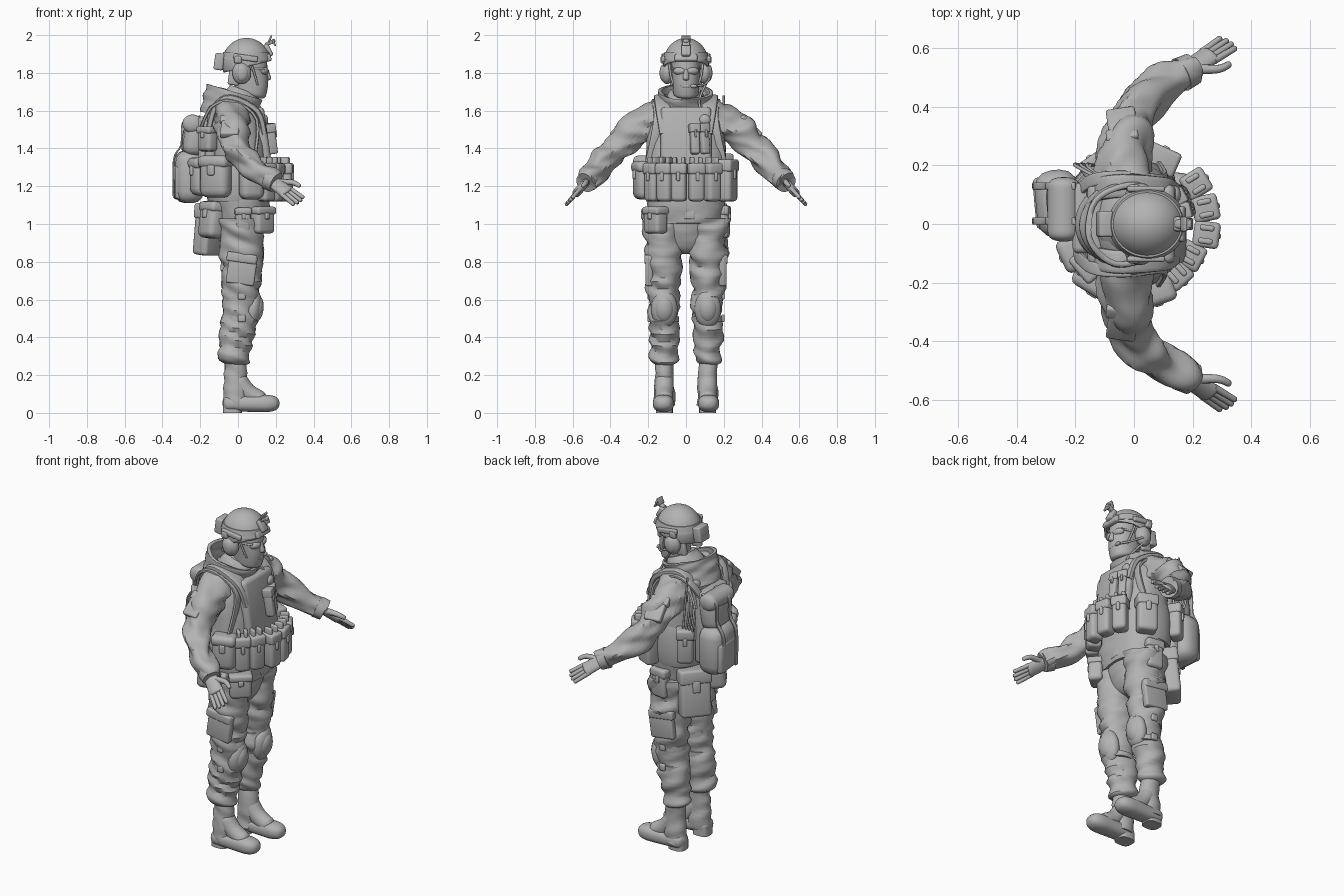
import bpy, bmesh, math
from mathutils import Vector, Euler, Matrix, noise

if "Cube" in bpy.data.objects:
    bpy.data.objects.remove(bpy.data.objects["Cube"], do_unlink=True)

grey = bpy.data.materials.new("plain grey")
grey.use_nodes = True
grey.diffuse_color = (0.45, 0.45, 0.45, 1)
grey.node_tree.nodes["Principled BSDF"].inputs["Base Color"].default_value = grey.diffuse_color

FORWARD, SIDEWAYS = Vector((1, 0, 0)), Vector((0, 1, 0))
parts = []


def finish(name, bm):
    bmesh.ops.recalc_face_normals(bm, faces=bm.faces)
    mesh = bpy.data.meshes.new(name)
    bm.to_mesh(mesh)
    bm.free()
    mesh.materials.append(grey)
    part = bpy.data.objects.new(name, mesh)
    bpy.context.collection.objects.link(part)
    parts.append(part)
    return part


def thicken(part, thickness):
    part.modifiers.new("thickness", "SOLIDIFY").thickness = thickness


def profile(*points, y=0):
    """Side profile points (x, z) in the plane at y."""
    return [Vector((x, y, z)) for x, z in points]


def mirrored(side, *points):
    return [Vector((x, side * y, z)) for x, y, z in points]


def along(path, t):
    """Point on a smooth curve through the path."""
    last = len(path) - 1
    i = min(int(t * last), last - 1)
    f = t * last - i
    a, b, c, d = (path[max(0, min(last, i + k))] for k in (-1, 0, 1, 2))
    return b + ((c - a) * f + (a * 2 - b * 5 + c * 4 - d) * f**2 + (b * 3 - a - c * 3 + d) * f**3) / 2


def dome(t, head, tail):
    """Radius factor that rounds off the first and last fraction of a loft."""
    gap = max(1 - t / head if head else 0, 1 - (1 - t) / tail if tail else 0, 0)
    return max(math.sqrt(1 - gap * gap), 0.1)


def loft(name, path, start, end=None, squash=1, bulge=0, head=0, tail=0, ref=FORWARD,
         square=2, fold=0, sides=28, steps=24, caps=True):
    """Rings along a path: radius runs from start to end along ref, times squash across it."""
    end = start if end is None else end
    bm = bmesh.new()
    rings = []
    for i in range(steps + 1):
        t = (1 - math.cos(math.pi * i / steps)) / 2
        tangent = (along(path, min(t + 0.01, 1)) - along(path, max(t - 0.01, 0))).normalized()
        u = (ref - ref.dot(tangent) * tangent).normalized()
        v = tangent.cross(u)
        radius = (start + (end - start) * t + bulge * math.sin(math.pi * t)) * dome(t, head, tail)
        ring = []
        for k in range(sides):
            angle = math.tau * k / sides
            c, s = (math.copysign(abs(f(angle)) ** (2 / square), f(angle)) for f in (math.cos, math.sin))
            offset = (u * c + v * s * squash) * radius
            point = along(path, t) + offset
            wrinkle = noise.noise(Vector((point.x * 7, point.y * 7, point.z * 22 + point.x * 9)))
            ring.append(bm.verts.new(point + offset.normalized() * fold * wrinkle))
        rings.append(ring)
    for low, high in zip(rings, rings[1:]):
        for k in range(sides):
            bm.faces.new((low[k], low[k - 1], high[k - 1], high[k]))
    if caps:
        bm.faces.new(rings[0])
        bm.faces.new(rings[-1])
    return finish(name, bm)


def placed(loc, size, roll=0, tilt=0, yaw=0):
    turn = Euler([math.radians(a) for a in (roll, tilt, yaw)]).to_matrix().to_4x4()
    return Matrix.Translation(loc) @ turn @ Matrix.Diagonal((*size, 1))


def box(name, loc, size, bevel=0.01, **turn):
    bm = bmesh.new()
    bmesh.ops.create_cube(bm, size=1, matrix=placed(loc, size, **turn))
    bmesh.ops.bevel(bm, geom=bm.edges[:], offset=min(bevel, min(size) * 0.4), segments=3,
                    profile=0.5, affect="EDGES")
    return finish(name, bm)


def ball(name, loc, size, **turn):
    bm = bmesh.new()
    bmesh.ops.create_uvsphere(bm, u_segments=28, v_segments=18, radius=1, matrix=placed(loc, size, **turn))
    return finish(name, bm)


def cord(name, path, radius=0.006):
    loft(name, path, radius, ref=SIDEWAYS, sides=10)


def strap(name, path, width, squash=0.4):
    loft(name, path, width, squash=squash, ref=SIDEWAYS, sides=16, square=4)


def around(angle, z, out):
    """Point at an angle around the vest, where zero is the chest side."""
    a = math.radians(angle)
    return Vector(((0.19 + out) * math.cos(a), (0.2 + out) * math.sin(a), z))


def pouch(name, angle, z, out, size, tilt=0, bevel=0.02):
    """Soft pouch on the vest or belt, with a lid flap and closing tab."""
    depth, width, height = size
    centre = around(angle, z, out)
    turn = placed(centre, (1, 1, 1), tilt=tilt, yaw=angle)
    box(name, centre, size, bevel, tilt=tilt, yaw=angle)
    lid = (depth + 0.01, width + 0.01, height * 0.3)
    box(name + "_flap", turn @ Vector((0, 0, height * 0.36)), lid, bevel * 0.7, tilt=tilt, yaw=angle)
    tab = Vector((depth / 2, 0, height * 0.16))
    box(name + "_tab", turn @ tab, (0.02, width / 4, height / 4), tilt=tilt, yaw=angle)


# Torso and armour vest
loft("jacket", profile((.02, 1), (.01, 1.3), (-.03, 1.7)), .13, .12, squash=1.4, bulge=.03,
     tail=.3, fold=.01, sides=48, square=2.3)
loft("cummerbund", profile((0, 1.12), (0, 1.36)), .16, squash=1.3, bulge=.01, sides=48, square=2.4)
loft("belt", profile((.02, 1.02), (.02, 1.09)), .13, squash=1.45, sides=48, steps=4, square=2.3)
box("belt_buckle", (.15, .02, 1.05), (.02, .06, .05))
box("front_plate", (.13, 0, 1.45), (.06, .27, .34), bevel=.03, tilt=-8)
box("back_plate", (-.14, 0, 1.45), (.06, .28, .36), bevel=.03, tilt=4)

# Collar and scarf
thicken(loft("collar", profile((-.05, 1.57), (-.04, 1.63), (-.02, 1.7)), .15, squash=.95,
             fold=.015, sides=40, caps=False), .02)
loft("scarf", profile((-.02, 1.58), (.03, 1.71)), .13, .08, fold=.015)

# Head and face
loft("head", profile((.06, 1.67), (.07, 1.75), (.05, 1.9)), .08, .1, squash=.8, head=.2, square=2.2)
loft("nose", profile((.15, 1.82), (.16, 1.76)), .01, .02, head=.2, tail=.3, sides=14)
ball("mouth", (.15, 0, 1.73), (.01, .03, .01))
ball("chin", (.13, 0, 1.7), (.02, .03, .02))

# Helmet shell, cut along a slope that drops to the rear
bm = bmesh.new()
bmesh.ops.create_uvsphere(bm, u_segments=40, v_segments=24, radius=1,
                          matrix=placed((.045, 0, 1.85), (.13, .12, .135)))
bmesh.ops.bisect_plane(bm, geom=bm.verts[:] + bm.edges[:] + bm.faces[:], plane_co=(0, 0, 1.82),
                       plane_no=(-.25, 0, 1), clear_inner=True)
thicken(finish("helmet", bm), .01)
loft("goggle_strap", profile((.045, 1.87), (.045, 1.91)), .133, .122, squash=.93, sides=40, steps=4)
box("brow_guard", (.16, 0, 1.88), (.03, .12, .04), tilt=-20)
box("battery_box", (-.1, 0, 1.86), (.05, .09, .09), tilt=8)
box("mount_plate", (.16, 0, 1.92), (.03, .05, .07), tilt=-28)
box("mount_arm", (.17, 0, 1.96), (.06, .03, .02), tilt=-25)
box("mount_hook", (.17, 0, 1.98), (.01, .05, .04), tilt=24)
box("mount_tip", (.19, 0, 1.96), (.01, .04, .04), tilt=-25)

for side, label in ((1, "left_"), (-1, "right_")):
    # Headset, eyewear and chin strap
    ball(label + "ear_cup", (.02, side * .1, 1.8), (.05, .035, .06))
    ball(label + "ear_cap", (.02, side * .12, 1.8), (.035, .02, .045))
    box(label + "neck_pad", (-.02, side * .07, 1.78), (.06, .03, .09), tilt=8)
    box(label + "helmet_rail", (.04, side * .12, 1.88), (.13, .02, .03), tilt=8)
    box(label + "rail_clip", (0, side * .12, 1.87), (.04, .03, .04))
    ball(label + "lens", (.14, side * .035, 1.81), (.02, .035, .02), yaw=side * 20)
    cord(label + "glasses_arm", mirrored(side, (.14, .06, 1.82), (.02, .09, 1.82)))
    cord(label + "chin_strap", mirrored(side, (.07, .09, 1.85), (.1, .07, 1.75), (.11, .01, 1.68)))

    # Sleeve, cuff and shoulder pocket
    loft(label + "sleeve", mirrored(side, (-.03, .13, 1.56), (-.03, .26, 1.5), (.02, .41, 1.36),
         (.2, .53, 1.22)), .1, .05, bulge=.005, fold=.03, steps=60)
    loft(label + "cuff", mirrored(side, (.16, .51, 1.24), (.2, .53, 1.22)), .06, .055, steps=4)
    box(label + "sleeve_pocket", (-.04, side * .34, 1.51), (.1, .13, .04), roll=side * -43, yaw=side * 8)
    box(label + "pocket_flap", (-.04, side * .3, 1.55), (.11, .05, .04), roll=side * -43, yaw=side * 8)

    # Hand: fingers fan out from the palm
    reach, spread = Vector((.7, side * .47, -.53)), Vector((.7, side * -.48, .53))
    wrist = Vector((.19, side * .53, 1.22))
    knuckles = wrist + reach * .09
    loft(label + "palm", [wrist, knuckles + reach * .02], .038, .042, squash=.55, tail=.2, ref=spread)
    for finger in range(4):
        fan = spread * (finger - 1.5) * .02
        length = .1 + .01 * math.sin(finger)
        loft(label + "finger", [knuckles + fan, knuckles + fan * 1.2 + reach * length], .013, .01,
             tail=.1, ref=spread, sides=10, steps=10)
    thumb = wrist + reach * .02 + spread * .02
    loft(label + "thumb", [thumb, thumb + reach * .05 + spread * .05, thumb + reach * .1 + spread * .06],
         .018, .011, tail=.1, ref=spread, sides=10, steps=10)

    # Trouser leg with cargo pocket
    y = side * .115
    loft(label + "trouser_leg", profile((.02, 1.03), (.02, .8), (.01, .55), (-.02, .25), y=y), .125, .08,
         squash=.85, tail=.06, fold=.025, steps=60)
    box(label + "cargo_pocket", (.02, side * .195, .76), (.15, .04, .16), tilt=8)
    box(label + "cargo_flap", (.02, side * .2, .82), (.16, .04, .05), tilt=8)

    # Knee pad with straps
    ball(label + "knee_pad", (.08, y, .55), (.045, .07, .1), tilt=8)
    ball(label + "knee_cap", (.1, y, .55), (.035, .05, .07), tilt=8)
    for z in (.48, .6):
        loft(label + "knee_strap", profile((.01, z), (.01, z + .03), y=y), .09, squash=.88, steps=4)
        box(label + "strap_buckle", (.02, side * .195, z + .02), (.04, .02, .04))

    # Boot: shaft, sloping instep, foot with rounded toe, low heel
    loft(label + "boot_shaft", profile((-.015, .3), (-.01, .04), y=y), .054, .07, squash=.83, fold=.01)
    loft(label + "boot_instep", profile((-.01, .19), (.05, .11), (.14, .06), y=y), .05, .045, head=.2,
         tail=.2, ref=SIDEWAYS)
    loft(label + "boot_foot", profile((-.08, .05), (.06, .05), (.22, .05), y=y * 1.04), .048, .06,
         squash=.82, head=.15, tail=.3, ref=SIDEWAYS, square=2.4)
    loft(label + "boot_heel", profile((-.03, 0), (-.03, .05), y=y), .05, squash=.9, steps=4, square=3)

    # Vest and pack straps over the shoulder
    strap(label + "shoulder_strap", mirrored(side, (.14, .1, 1.48), (.1, .12, 1.6), (-.04, .13, 1.67),
          (-.12, .12, 1.62), (-.16, .11, 1.48)), .04)
    strap(label + "pack_strap", mirrored(side, (-.2, .1, 1.5), (-.14, .15, 1.62), (-.03, .16, 1.65),
          (.1, .15, 1.55), (.08, .2, 1.3)), .022)

# Trouser seat joins the two legs
loft("trouser_seat", profile((.02, 1.06), (.02, .84)), .125, .1, squash=1.4, tail=.7, fold=.01, sides=36)

# Magazine pouches across the front, the middle three standing further out
for angle in range(-48, 36, 20):
    out = .06 if angle > -20 else .03
    pouch("magazine_pouch", angle, 1.22, out, (.08, .08, .2))
    for shift in (-5, 5):
        box("magazine", around(angle + shift, 1.32, out), (.05, .02, .07), yaw=angle)
pouch("round_pouch", -72, 1.23, .04, (.09, .13, .2), bevel=.04)
pouch("left_side_pouch", 66, 1.23, .04, (.08, .11, .22))

# Chest pouches, light and microphone
for angle in (14, 30):
    pouch("chest_pouch", angle, 1.45, -.01, (.05, .045, .16), tilt=-8, bevel=.01)
ball("chest_light", (.14, .1, 1.55), (.02, .03, .03))
cord("chest_cable", mirrored(1, (.14, .1, 1.55), (.1, .07, 1.65), (.01, .12, 1.77)))
cord("microphone_boom", mirrored(1, (.03, .13, 1.78), (.1, .1, 1.74), (.15, .04, 1.73)))
ball("microphone", (.15, .04, 1.73), (.01, .02, .01))

# Belt pouches and hanging bag
pouch("right_belt_pouch", -50, 1.02, .01, (.08, .12, .14))
pouch("right_hip_pouch", -82, 1.02, 0, (.06, .08, .13))
pouch("left_hip_pouch", 82, 1.01, 0, (.06, .1, .17))
pouch("hanging_bag", 140, .97, 0, (.1, .17, .27), tilt=-6)
pouch("rear_right_pouch", 212, 1.02, -.03, (.1, .14, .19), tilt=-8, bevel=.03)

# Backpack: main bag, upper bag, roll and compression straps
box("backpack_frame", (-.18, .02, 1.36), (.06, .24, .42), bevel=.02)
box("backpack_main", (-.26, .07, 1.25), (.15, .23, .28), bevel=.06, yaw=5)
box("backpack_front_pocket", (-.315, .07, 1.22), (.05, .18, .18), bevel=.02, yaw=5)
box("backpack_upper", (-.23, .05, 1.46), (.12, .2, .2), bevel=.05, tilt=8, yaw=5)
loft("backpack_roll", mirrored(1, (-.24, -.06, 1.53), (-.24, .16, 1.53)), .055, squash=.9, head=.2, tail=.2)
for y in (.01, .13):
    strap("compression_strap", profile((-.2, 1.57), (-.29, 1.54), (-.3, 1.42), (-.34, 1.34),
          (-.34, 1.14), y=y), .012)

# Side pouches and radio beside the backpack
pouch("pack_right_pouch", 238, 1.25, .03, (.1, .17, .22), bevel=.04)
pouch("pack_rear_pouch", 205, 1.25, .03, (.1, .11, .2), bevel=.04)
pouch("pack_upper_pouch", 220, 1.45, .02, (.07, .1, .13))
pouch("radio_pouch", 125, 1.27, .04, (.07, .09, .2))
for shift in (0, .02, .04):
    cord("radio_cable", mirrored(1, (-.14 - shift, .2, 1.36), (-.16 - shift, .2, 1.5), (-.11, .15, 1.63)))
cord("antenna", profile((-.12, 1.36), (-.15, 1.68), y=.2))

# Smooth shading that keeps hard edges
bpy.ops.object.select_all(action="DESELECT")
for part in parts:
    part.select_set(True)
bpy.context.view_layer.objects.active = parts[0]
bpy.ops.object.shade_smooth_by_angle(angle=math.radians(40))
